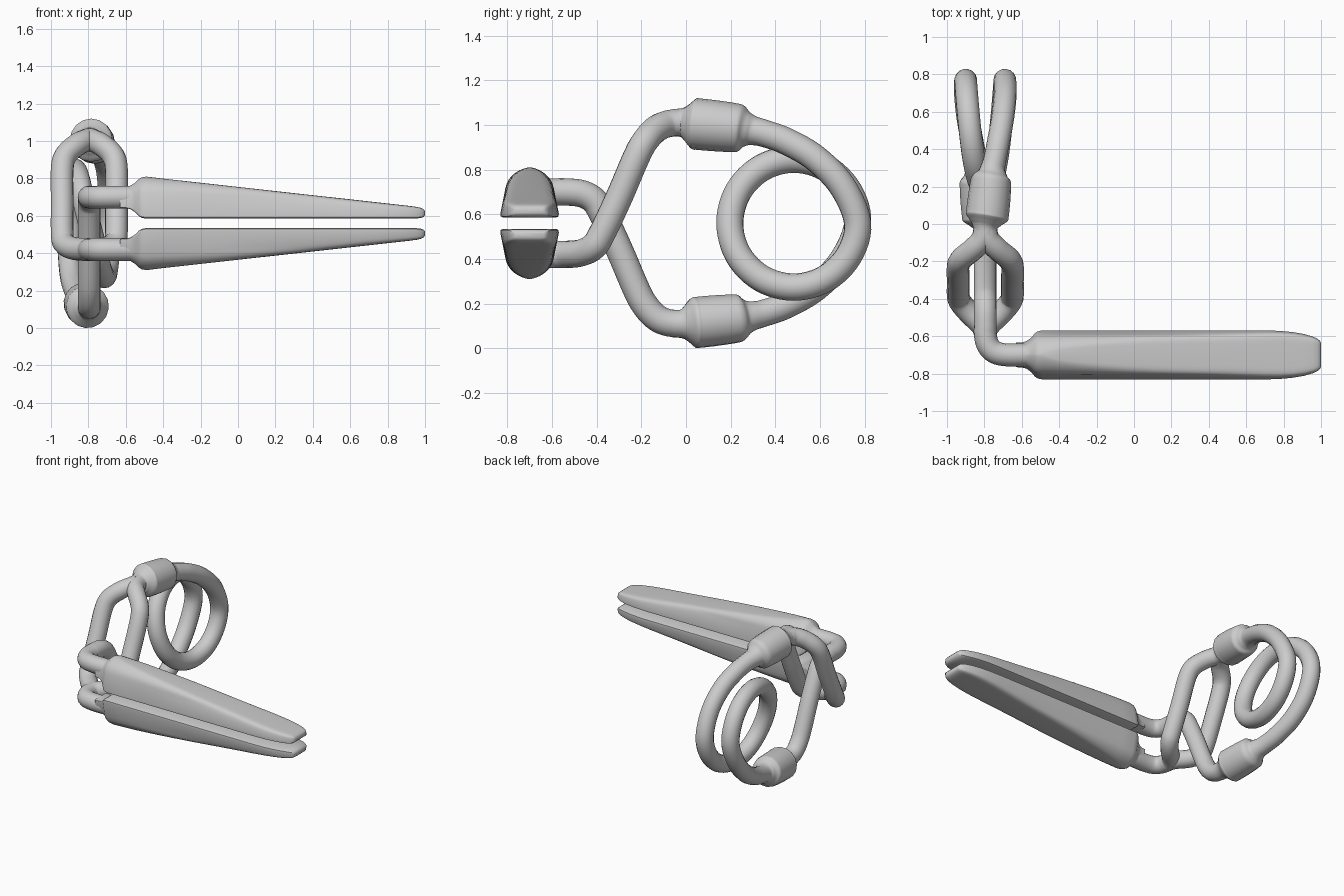
import bpy, bmesh
from math import sin, cos, pi, sqrt, radians
from mathutils import Vector

if "Cube" in bpy.data.objects:
    bpy.data.objects.remove(bpy.data.objects["Cube"])

X0, MID = -0.795, 0.56          # spring plane and mirror height
R = 0.061                       # wire radius


def smooth_path(pts, steps=6):
    """Catmull-Rom through (x, y, z, radius) points."""
    p = [Vector(q) for q in pts]
    p = [2 * p[0] - p[1]] + p + [2 * p[-1] - p[-2]]
    out = []
    for a, b, c, d in zip(p, p[1:], p[2:], p[3:]):
        for i in range(steps):
            t = i / steps
            out.append(0.5 * (2 * b + (c - a) * t + (2 * a - 5 * b + 4 * c - d) * t * t
                              + (3 * b - a - 3 * c + d) * t ** 3))
    return out + [p[-2]]


def tube(name, pts):
    cu = bpy.data.curves.new(name, 'CURVE')
    cu.dimensions = '3D'
    cu.bevel_depth = 1.0
    cu.bevel_resolution = 6
    cu.use_fill_caps = True
    path = smooth_path(pts)
    sp = cu.splines.new('POLY')
    sp.points.add(len(path) - 1)
    for q, v in zip(sp.points, path):
        q.co = (v[0], v[1], v[2], 1)
        q.radius = v[3]
    ob = bpy.data.objects.new(name, cu)
    bpy.context.collection.objects.link(ob)
    finish(ob, True)


def finish(ob, convert=False):
    bpy.ops.object.select_all(action='DESELECT')
    ob.select_set(True)
    bpy.context.view_layer.objects.active = ob
    if convert:
        bpy.ops.object.convert(target='MESH')
    bpy.ops.object.shade_smooth_by_angle(angle=radians(40))


def half_width(z):
    """Half width of the full D-shaped jaw section at height z."""
    if z < 0.115:
        return 0.135 - 0.025 * z / 0.115
    return sqrt(max(0.0, 0.11 ** 2 - (z - 0.115) ** 2))


def section(k, h, s, z0):
    """D section clipped at height h, scaled by k, narrowed by s."""
    b = min(0.018, h * 0.3)
    side = [(half_width(0) - b, 0), (half_width(0) - b * 0.3, b * 0.3)]
    for i in range(13):
        a = pi / 2 * i / 12
        t = sin(a) ** 0.3
        z = b + (h - b) * t if i else b
        side.append((half_width(z) * max(cos(a), 0) ** 0.3, z))
    side[-1] = (0.0, h)
    ring = side + [(-y, z) for y, z in reversed(side[:-1])]
    return [(y * k * s, z0 + z * k) for y, z in ring]


def jaw(name, sign):
    secs = []
    for x, k in ((-0.63, 0.5), (-0.60, 0.51), (-0.575, 0.56), (-0.55, 0.7),
                 (-0.53, 0.88), (-0.515, 0.96), (-0.49, 1.0)):
        secs.append((x, k, 0.225, 1.0, 0.115 * (1 - k)))
    cut = lambda x: 0.224 - 0.165 * (x + 0.49) / 1.49
    for i in range(1, 13):
        x = -0.49 + 1.19 * i / 12
        secs.append((x, 1, cut(x), 1.0, 0))
    for x, s, d in ((0.78, 0.98, 0), (0.85, 0.93, 0), (0.91, 0.85, 0), (0.955, 0.75, 0.001),
                    (0.98, 0.66, 0.004), (0.993, 0.58, 0.010), (1.0, 0.48, 0.019)):
        secs.append((x, 1, cut(x) - 2 * d, s, d))
    bm = bmesh.new()
    rings = []
    for x, k, h, s, z0 in secs:
        rings.append([bm.verts.new((x, -0.7 + y, MID + sign * (0.025 + z)))
                      for y, z in section(k, h, s, z0)])
    n = len(rings[0])
    for a, b in zip(rings, rings[1:]):
        for i in range(n):
            j = (i + 1) % n
            bm.faces.new((a[i], a[j], b[j], b[i]))
    bm.faces.new(rings[0])
    bm.faces.new(rings[-1])
    bmesh.ops.recalc_face_normals(bm, faces=bm.faces)
    me = bpy.data.meshes.new(name)
    bm.to_mesh(me)
    bm.free()
    ob = bpy.data.objects.new(name, me)
    bpy.context.collection.objects.link(ob)
    finish(ob)


# Jaws with their bent stems
for name, sign in (("upper", 1), ("lower", -1)):
    jaw(name + "_jaw", sign)
    z = MID + sign * 0.14
    tube(name + "_stem", [(x, y, z, R) for x, y in (
        (-0.56, -0.70), (-0.68, -0.70), (-0.745, -0.685), (-0.782, -0.645),
        (X0, -0.59), (X0, -0.54))])

# Crossing arms: (sideways spread, y, z) from stem to sleeve
ARM = [(0, -0.58, 0.42), (0.02, -0.54, 0.42), (0.09, -0.47, 0.427), (0.135, -0.415, 0.455),
       (0.145, -0.378, 0.51), (0.145, -0.30, 0.675), (0.145, -0.225, 0.85),
       (0.125, -0.185, 0.925), (0.065, -0.135, 0.98), (0.015, -0.08, 1.005), (0, -0.01, 1.01)]
for name, spread in (("left", -1), ("right", 1)):
    tube(name + "_loop_arm", [(X0 + spread * d, y, z, R) for d, y, z in ARM])
tube("centre_arm", [(X0, y, 2 * MID - z, R) for d, y, z in ARM])

# Spring wire with thick sleeves; second half is the first turned about the coil
half = [(0, -0.06, 1.01, R), (0, -0.02, 1.01, 0.065), (0.003, 0.005, 1.008, 0.084),
        (0.008, 0.035, 1.005, 0.113), (0.012, 0.06, 1.003, 0.115), (0.02, 0.13, 0.996, 0.114),
        (0.028, 0.21, 0.988, 0.11), (0.032, 0.245, 0.984, 0.104), (0.036, 0.27, 0.98, 0.08),
        (0.04, 0.30, 0.974, 0.066), (0.052, 0.35, 0.962, R), (0.072, 0.45, 0.926, R),
        (0.095, 0.58, 0.85, R), (0.107, 0.70, 0.725, R)]
for i in range(7):
    a = -pi * i / 6
    half.append((0.105 * cos(a / 2) ** 0.8 if i < 6 else 0,
                 0.482 + 0.286 * cos(a), MID + 0.286 * sin(a), R))
full = half + [(-d, y, 2 * MID - z, r) for d, y, z, r in reversed(half[:-1])]
tube("coil_spring", [(X0 + d, y, z, r) for d, y, z, r in full])
